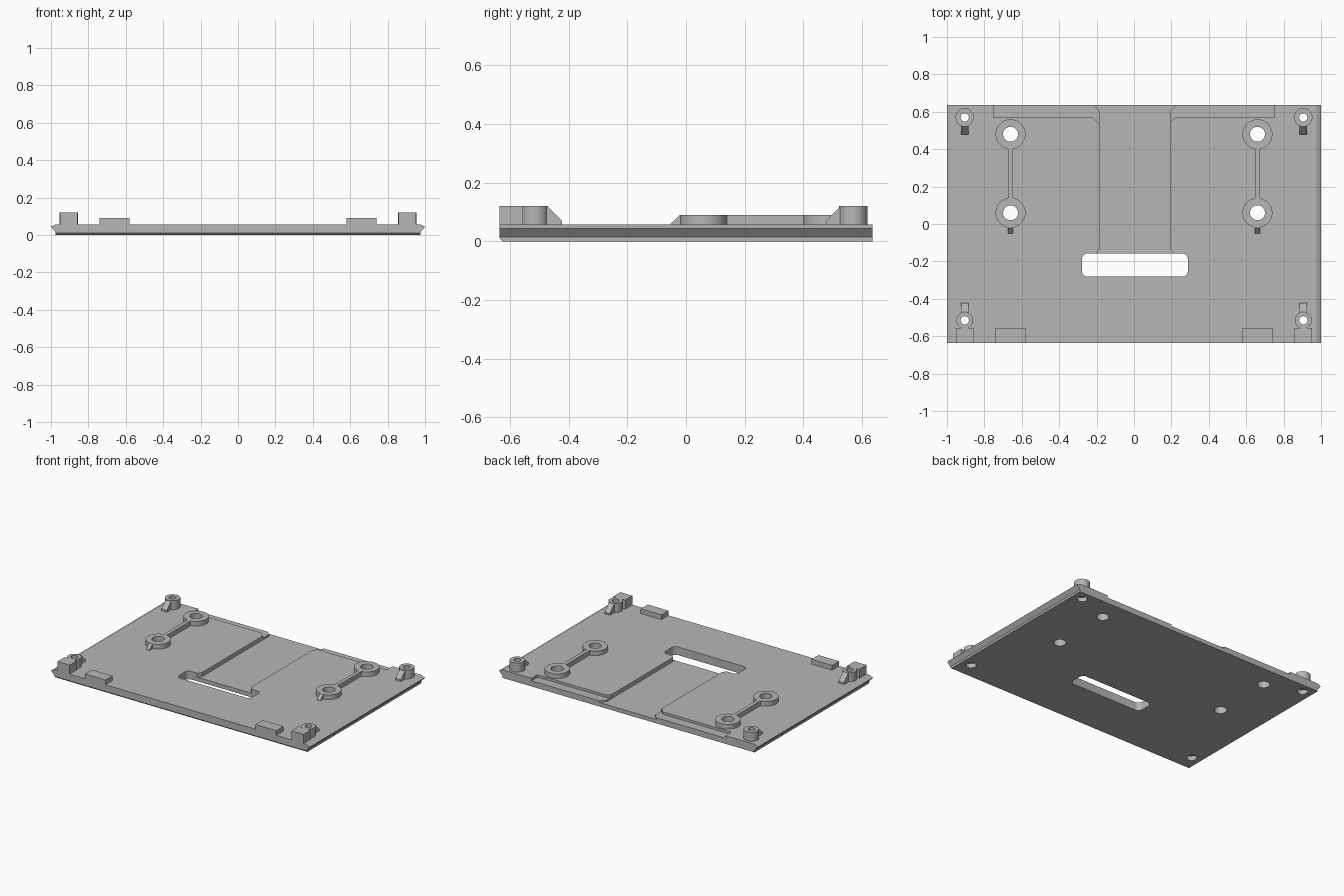
import bpy
import bmesh
from math import cos, sin, pi

if "Cube" in bpy.data.objects:
    bpy.data.objects.remove(bpy.data.objects["Cube"])

grey = bpy.data.materials.new("plain grey")
grey.use_nodes = True
grey.diffuse_color = (0.47, 0.47, 0.47, 1)
grey.node_tree.nodes["Principled BSDF"].inputs["Base Color"].default_value = grey.diffuse_color


def prism(name, outline, lo, hi, axis="Z"):
    """Extrude a 2D outline along an axis from lo to hi."""
    place = {"X": lambda a, b, c: (c, a, b),
             "Y": lambda a, b, c: (a, c, b),
             "Z": lambda a, b, c: (a, b, c)}[axis]
    bm = bmesh.new()
    ends = [[bm.verts.new(place(a, b, c)) for a, b in outline] for c in (lo, hi)]
    for ring in ends:
        bm.faces.new(ring)
    n = len(outline)
    for i in range(n):
        j = (i + 1) % n
        bm.faces.new((ends[0][i], ends[0][j], ends[1][j], ends[1][i]))
    bmesh.ops.recalc_face_normals(bm, faces=bm.faces)
    mesh = bpy.data.meshes.new(name)
    bm.to_mesh(mesh)
    bm.free()
    mesh.materials.append(grey)
    ob = bpy.data.objects.new(name, mesh)
    bpy.context.collection.objects.link(ob)
    return ob


def box(name, x0, x1, y0, y1, z0, z1):
    return prism(name, [(x0, y0), (x1, y0), (x1, y1), (x0, y1)], z0, z1)


def disc(name, x, y, r, z0, z1):
    n = 40
    ring = [(x + r * cos(2 * pi * i / n), y + r * sin(2 * pi * i / n)) for i in range(n)]
    return prism(name, ring, z0, z1)


def combine(target, tool, operation):
    """Apply a boolean and discard the tool object."""
    mod = target.modifiers.new("bool", "BOOLEAN")
    mod.operation, mod.solver, mod.object = operation, "EXACT", tool
    bpy.context.view_layer.objects.active = target
    bpy.ops.object.modifier_apply(modifier=mod.name)
    bpy.data.objects.remove(tool)


def mirrored(half, centre):
    """Close a right-hand half outline with its mirror image."""
    return [(centre + x, y) for x, y in half] + [(centre - x, y) for x, y in reversed(half)]


TOP, EMBED = 0.057, 0.05
BACK = 0.635
MID = 0.005
parts = []

# Plate with pointed side rails and a bevelled front bottom edge
rail = [(0.975, 0), (0.975, 0.015), (1.0, 0.044), (0.975, TOP)]
plate = prism("base_plate", mirrored(rail, 0), -BACK, BACK, "Y")
parts.append(plate)
bevel = [(-BACK - 0.01, -0.01), (-BACK + 0.02, -0.01), (-BACK - 0.01, 0.02)]
combine(plate, prism("cutter", bevel, -1.1, 1.1, "X"), "DIFFERENCE")

# Shallow rear ledge and the deeper central channel
ledge = [(0.19, 0.54), (0.22, 0.57), (0.75, 0.57), (0.75, 0.7)]
combine(plate, prism("cutter", mirrored(ledge, 0), 0.04, 0.2), "DIFFERENCE")
channel = [(0.22, -0.17), (0.19, -0.135), (0.19, 0.605), (0.26, 0.675)]
combine(plate, prism("cutter", mirrored(channel, MID), 0.028, 0.2), "DIFFERENCE")

# Rounded slot through the plate
slot = []
for q, (sx, sy) in enumerate([(1, 1), (-1, 1), (-1, -1), (1, -1)]):
    for k in range(7):
        a = (q + k / 6) * pi / 2
        slot.append((MID + sx * 0.253 + 0.03 * cos(a), -0.22 + sy * 0.032 + 0.03 * sin(a)))
combine(plate, prism("cutter", slot, -0.1, 0.2), "DIFFERENCE")

for side, s in (("left", 1), ("right", -1)):
    # Corner posts, each with a sloped rib facing the middle
    px = s * 0.905
    for end, y, d, r in (("front", -0.515, 1, 0.045), ("back", 0.57, -1, 0.049)):
        post = disc(f"{side}_{end}_post", px, y, r, EMBED, 0.12)
        reach = y + d * 0.092
        rib = [(y, EMBED), (reach, EMBED), (reach, 0.07), (y + d * 0.043, 0.12), (y, 0.12)]
        combine(post, prism("rib", rib, px - 0.02, px + 0.02, "X"), "UNION")
        if end == "front":
            block = box("block", px - 0.047, px + 0.047, -BACK, -0.555, EMBED, 0.12)
            combine(post, block, "UNION")
        for ob in (post, plate):
            combine(ob, disc("drill", px, y, 0.022, -0.1, 0.2), "DIFFERENCE")
        combine(plate, disc("counterbore", px, y, 0.033, -0.1, 0.03), "DIFFERENCE")
        parts.append(post)

    # Pair of standoffs joined by a thin bar, with a small front rib
    mx = s * 0.66
    mount = disc(f"{side}_standoff_pair", mx, 0.06, 0.08, EMBED, 0.09)
    combine(mount, disc("ring", mx, 0.48, 0.08, EMBED, 0.09), "UNION")
    combine(mount, box("bar", mx - 0.013, mx + 0.013, 0.1, 0.44, EMBED, 0.09), "UNION")
    rib = [(0.01, EMBED), (-0.052, EMBED), (-0.052, 0.06), (-0.021, 0.09), (0.01, 0.09)]
    combine(mount, prism("rib", rib, mx - 0.013, mx + 0.013, "X"), "UNION")
    for y in (0.06, 0.48):
        for ob in (mount, plate):
            combine(ob, disc("drill", mx, y, 0.04, -0.1, 0.2), "DIFFERENCE")
    parts.append(mount)

    # Low stop on the front edge
    parts.append(box(f"{side}_front_stop", s * 0.66 - 0.08, s * 0.66 + 0.08,
                     -BACK, -0.557, EMBED, 0.09))

# Smooth the round walls and keep the edges sharp
bpy.ops.object.select_all(action="DESELECT")
for ob in parts:
    ob.select_set(True)
bpy.context.view_layer.objects.active = plate
bpy.ops.object.shade_smooth_by_angle(angle=pi / 9)
